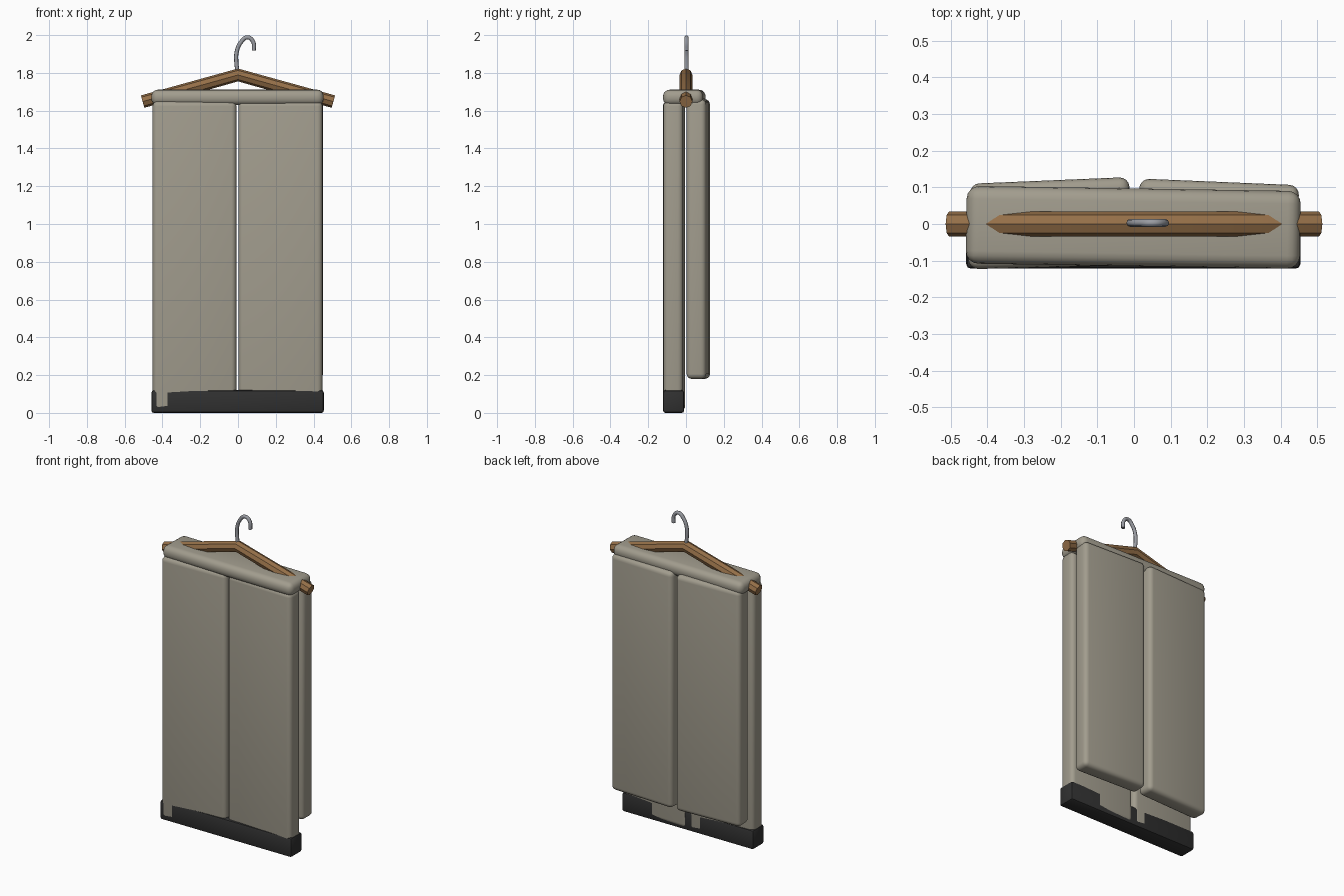
import bpy, math

if "Cube" in bpy.data.objects:
    bpy.data.objects.remove(bpy.data.objects["Cube"])


def material(name, rgb):
    m = bpy.data.materials.new(name)
    m.diffuse_color = (*rgb, 1)
    m.use_nodes = True
    m.node_tree.nodes["Principled BSDF"].inputs["Base Color"].default_value = m.diffuse_color
    return m


BEIGE = material("beige cloth", (0.36, 0.335, 0.27))
WOOD = material("brown wood", (0.30, 0.16, 0.065))
STEEL = material("grey steel", (0.32, 0.33, 0.36))
BLACK = material("black cuff", (0.03, 0.03, 0.03))


def soft_box(name, centre, size, turn, bevel, segments, mat):
    """Box with rounded edges, turned about z by some degrees."""
    bpy.ops.mesh.primitive_cube_add(size=1, location=centre,
                                    rotation=(0, 0, math.radians(turn)))
    ob = bpy.context.object
    ob.name = name
    ob.scale = size
    bpy.ops.object.transform_apply(location=False, rotation=False, scale=True)
    mod = ob.modifiers.new("round", 'BEVEL')
    mod.width = bevel
    mod.segments = segments
    bpy.ops.object.modifier_apply(modifier="round")
    ob.data.materials.append(mat)
    bpy.ops.object.shade_smooth_by_angle(angle=math.radians(35))
    return ob


def tube(name, points, radius, res, mat, smooth):
    """Round bar along a path; smooth paths use automatic bezier handles."""
    cu = bpy.data.curves.new(name, 'CURVE')
    cu.dimensions = '3D'
    cu.bevel_depth = radius
    cu.bevel_resolution = res
    cu.use_fill_caps = True
    cu.resolution_u = 6
    if smooth:
        sp = cu.splines.new('BEZIER')
        sp.bezier_points.add(len(points) - 1)
        for bp, p in zip(sp.bezier_points, points):
            bp.co = p
            bp.handle_left_type = bp.handle_right_type = 'AUTO'
    else:
        sp = cu.splines.new('POLY')
        sp.points.add(len(points) - 1)
        for pt, p in zip(sp.points, points):
            pt.co = (*p, 1)
    ob = bpy.data.objects.new(name, cu)
    bpy.context.collection.objects.link(ob)
    bpy.ops.object.select_all(action='DESELECT')
    ob.select_set(True)
    bpy.context.view_layer.objects.active = ob
    bpy.ops.object.convert(target='MESH')
    ob = bpy.context.object
    ob.data.materials.clear()
    ob.data.materials.append(mat)
    bpy.ops.object.shade_smooth_by_angle(angle=math.radians(50 if smooth else 30))
    return ob


# wooden hanger arms and steel hook
tube("hanger_arms", [(-0.505, 0, 1.648), (0, 0, 1.789), (0.505, 0, 1.648)],
     0.034, 2, WOOD, False)
hook = [(0, 1.79), (-0.009, 1.86), (-0.007, 1.91), (0.014, 1.96),
        (0.05, 1.988), (0.08, 1.965), (0.084, 1.918)]
tube("hanger_hook", [(x, 0.003, z) for x, z in hook], 0.011, 2, STEEL, True)

# cloth folded over the hanger
soft_box("top_fold", (-0.002, -0.009, 1.67), (0.912, 0.212, 0.082), -0.9,
         0.035, 4, BEIGE)

# front and back leg panels, each pair turned slightly inwards
soft_box("front_left_leg", (-0.231, -0.066, 0.83), (0.444, 0.104, 1.64), 1.4,
         0.027, 4, BEIGE)
soft_box("front_right_leg", (0.225, -0.062, 0.83), (0.446, 0.104, 1.64), -1.6,
         0.027, 4, BEIGE)
soft_box("back_left_leg", (-0.229, 0.067, 0.92), (0.436, 0.104, 1.48), 2.4,
         0.027, 4, BEIGE)
soft_box("back_right_leg", (0.231, 0.063, 0.92), (0.436, 0.104, 1.48), -2.4,
         0.027, 4, BEIGE)

# dark cuff band around the front hems
soft_box("hem_cuff", (-0.002, -0.066, 0.06), (0.912, 0.111, 0.12), 0,
         0.012, 2, BLACK)
